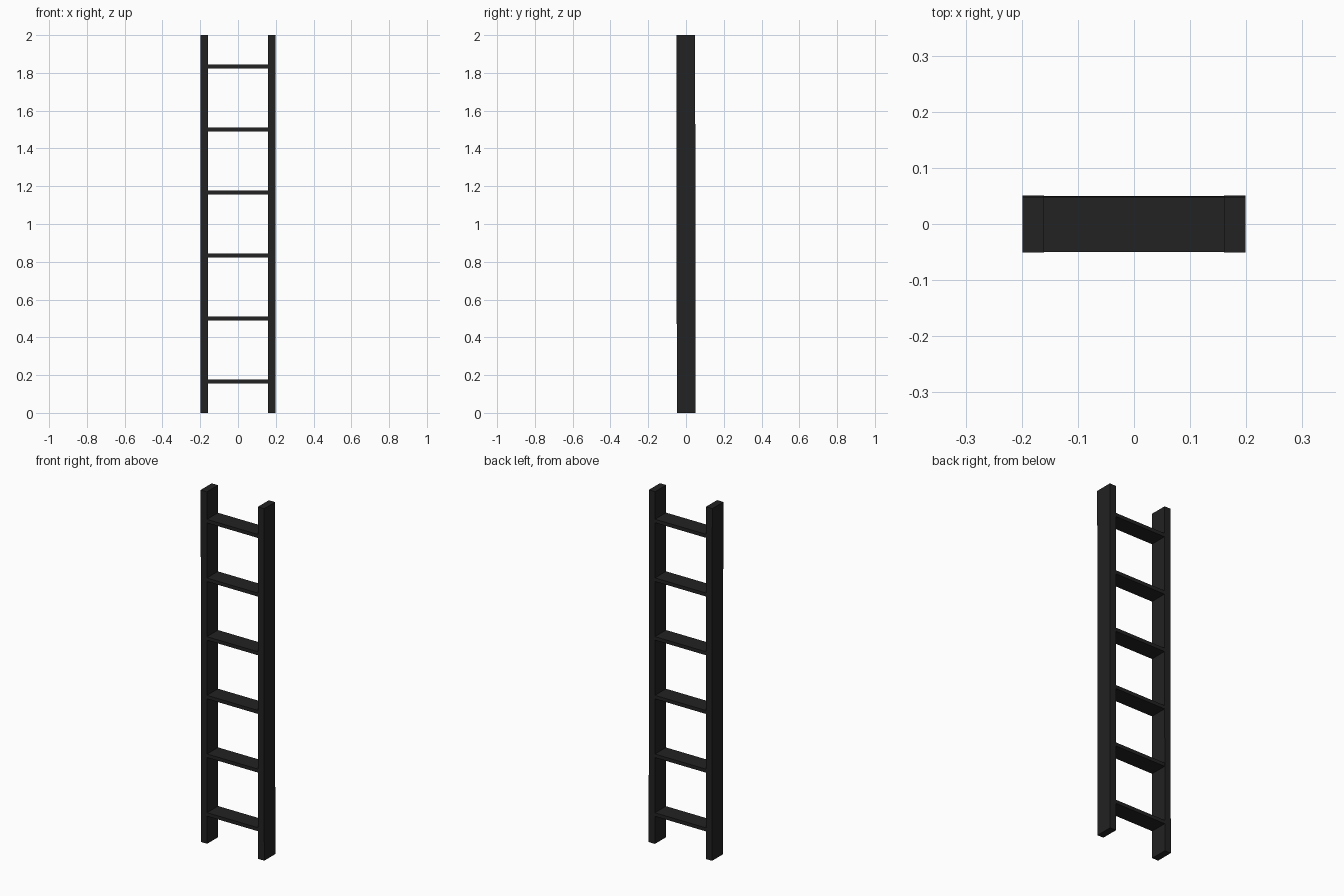
import bpy

if "Cube" in bpy.data.objects:
    bpy.data.objects.remove(bpy.data.objects["Cube"])

mat = bpy.data.materials.new("charcoal black")
mat.diffuse_color = (0.016, 0.016, 0.016, 1)
mat.use_nodes = True
mat.node_tree.nodes["Principled BSDF"].inputs["Base Color"].default_value = mat.diffuse_color

LEAN = -0.001  # very slight tilt towards the front


def box(name, x0, x1, z0, z1, half_depth):
    bpy.ops.mesh.primitive_cube_add(size=2)
    ob = bpy.context.object
    ob.name = name
    for v in ob.data.vertices:
        x = x1 if v.co.x > 0 else x0
        z = z1 if v.co.z > 0 else z0
        y = half_depth * v.co.y + LEAN * (z - 1)
        v.co = (x, y, z)
    ob.data.materials.append(mat)
    return ob


# Upright rails
box("left_rail", -0.199, -0.16, 0, 2, 0.0495)
box("right_rail", 0.16, 0.199, 0, 2, 0.0495)

# Six flat, evenly spaced rungs
for i in range(6):
    z = (i + 0.5) / 3
    box(f"rung_{i + 1}", -0.16, 0.16, z - 0.01, z + 0.01, 0.0492)
